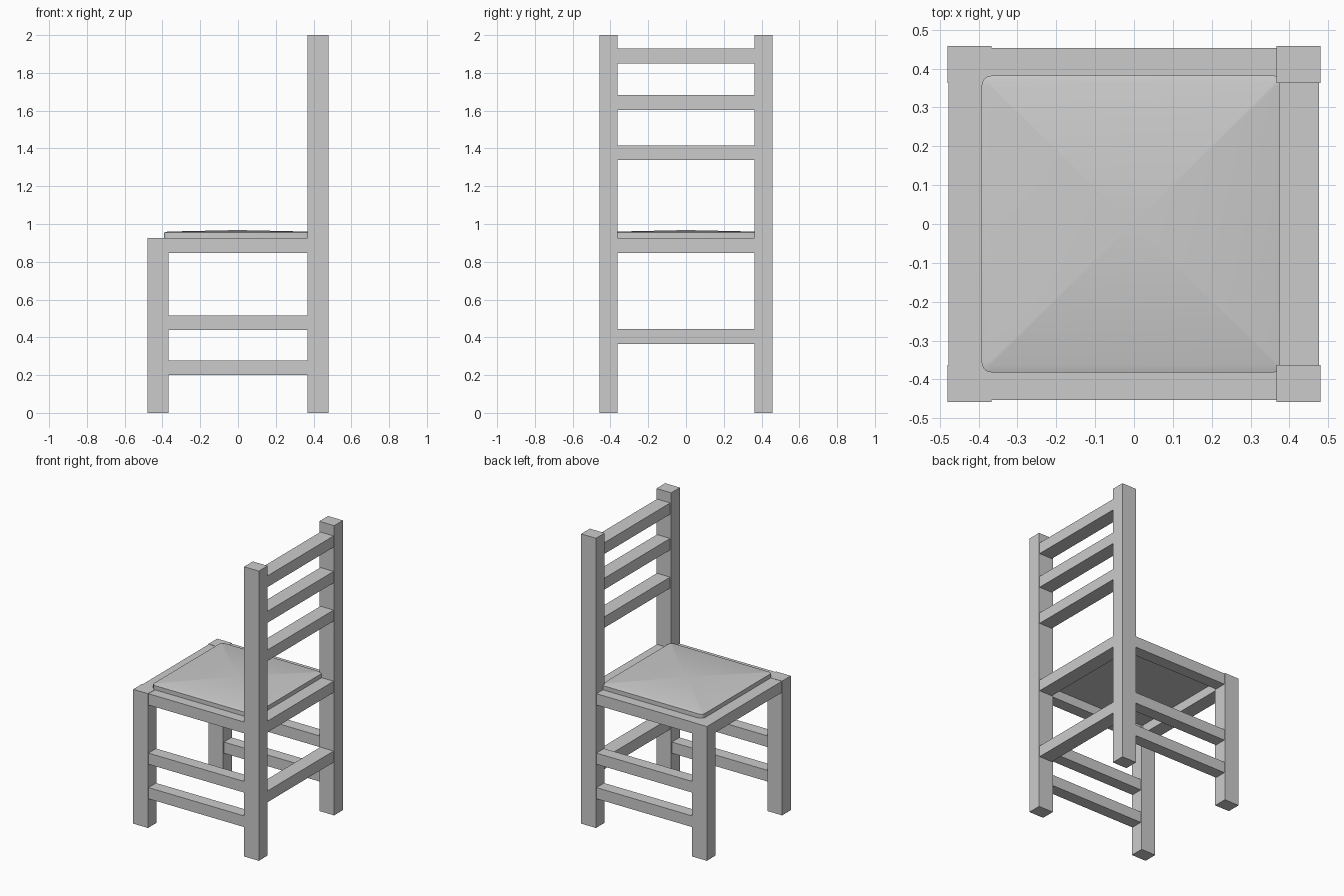
import bpy, bmesh, math

if "Cube" in bpy.data.objects:
    bpy.data.objects.remove(bpy.data.objects["Cube"])


def box(name, x, y, z):
    """Box from (min, max) ranges on each axis."""
    bm = bmesh.new()
    bmesh.ops.create_cube(bm, size=1)
    for v in bm.verts:
        v.co = [r[0] if c < 0 else r[1] for c, r in zip(v.co, (x, y, z))]
    me = bpy.data.meshes.new(name)
    bm.to_mesh(me)
    bm.free()
    ob = bpy.data.objects.new(name, me)
    bpy.context.collection.objects.link(ob)
    return ob


INNER_X, OUTER_X = 0.367, 0.48
INNER_Y, OUTER_Y = 0.363, 0.458
SEAT_Z = (0.847, 0.925)

for side, s in (("right", -1), ("left", 1)):
    # legs; the back pair runs up into the backrest
    ys = sorted((s * INNER_Y, s * OUTER_Y))
    box(f"front_leg_{side}", (-OUTER_X, -INNER_X), ys, (0, 0.927))
    box(f"back_leg_{side}", (INNER_X, OUTER_X), ys, (0, 2.0))
    # side rungs and side seat rail
    ys = sorted((s * 0.37, s * 0.453))
    for part, z in (("low_rung", (0.2, 0.277)), ("high_rung", (0.438, 0.515)),
                    ("seat_rail", SEAT_Z)):
        box(f"{part}_{side}", (-INNER_X, INNER_X), ys, z)

# front seat rail, back seat rail, back rung and backrest slats
across = (-INNER_Y, INNER_Y)
box("front_seat_rail", (-0.477, -0.377), across, SEAT_Z)
for part, z in (("back_rung", (0.365, 0.443)), ("back_seat_rail", SEAT_Z),
                ("low_slat", (1.34, 1.416)), ("middle_slat", (1.604, 1.683)),
                ("top_slat", (1.85, 1.928))):
    box(part, (0.375, 0.476), across, z)

# cushion: rounded slab with a shallow crowned top
cushion = box("seat_cushion", (-0.392, 0.385), (-0.382, 0.382), (0.91, 0.954))
bm = bmesh.new()
bm.from_mesh(cushion.data)
upright = [e for e in bm.edges if abs(e.verts[0].co.z - e.verts[1].co.z) > 0.01]
bmesh.ops.bevel(bm, geom=upright, offset=0.025, segments=3, profile=0.5,
                affect='EDGES')
bm.normal_update()
top = max(bm.faces, key=lambda f: f.normal.z)
bmesh.ops.inset_region(bm, faces=[top], thickness=0.02, depth=0.006)
crown = bmesh.ops.poke(bm, faces=[top])
for v in crown["verts"]:
    v.co.z = 0.968
bm.to_mesh(cushion.data)
bm.free()
bpy.context.view_layer.objects.active = cushion
cushion.select_set(True)
bpy.ops.object.shade_smooth_by_angle(angle=math.radians(35))
